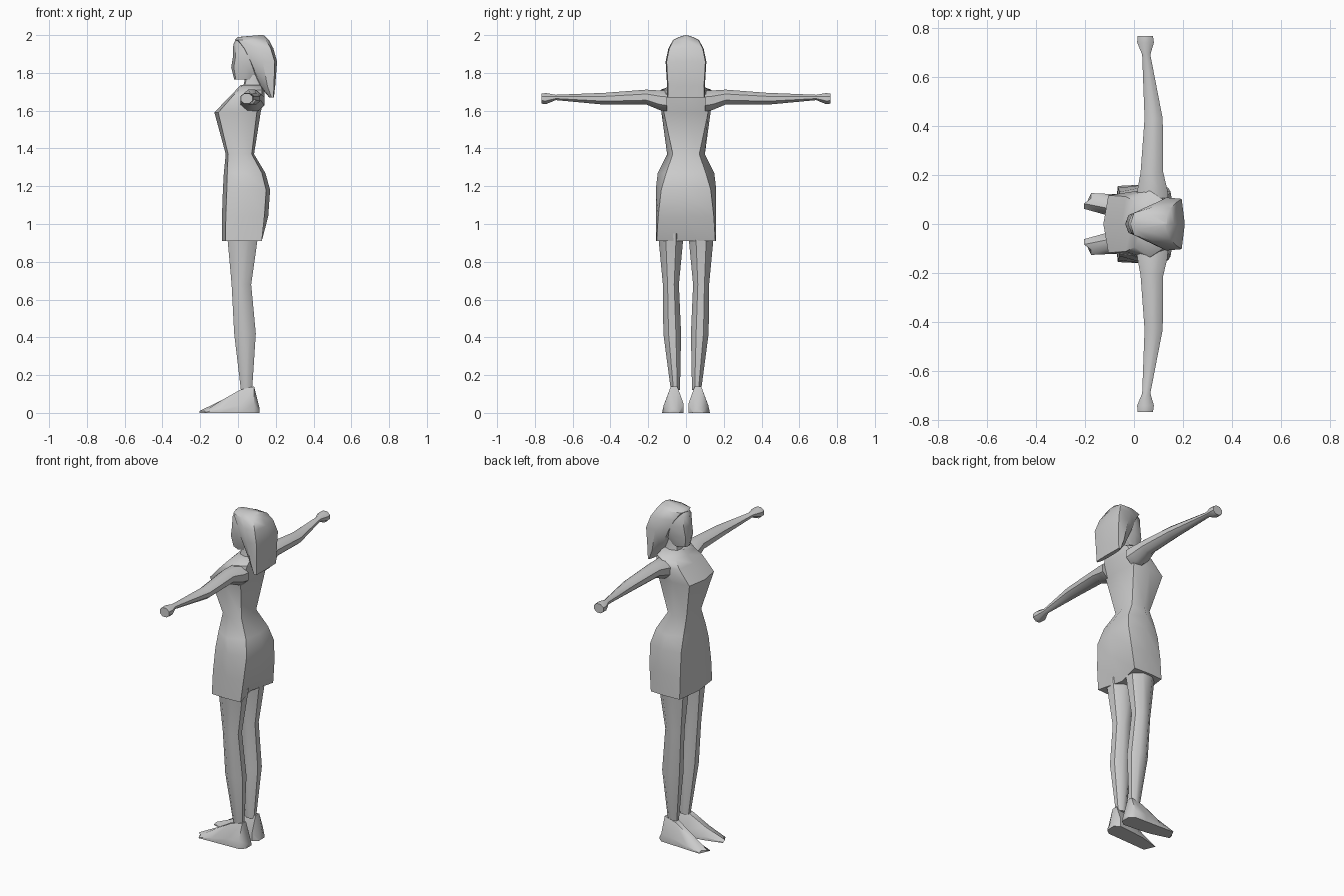
import bpy, bmesh, math

cube = bpy.data.objects.get("Cube")
if cube:
    bpy.data.objects.remove(cube, do_unlink=True)

grey = bpy.data.materials.new("plain grey")
grey.use_nodes = True
colour = (.6, .6, .6, 1)
grey.diffuse_color = colour
grey.node_tree.nodes["Principled BSDF"].inputs["Base Color"].default_value = colour


def loft(name, rings):
    """Skin a list of equal-length point rings and cap both ends."""
    bm = bmesh.new()
    rows = [[bm.verts.new(point) for point in ring] for ring in rings]
    count = len(rows[0])
    for lower, upper in zip(rows, rows[1:]):
        for i in range(count):
            j = (i + 1) % count
            bm.faces.new((lower[i], lower[j], upper[j], upper[i]))
    bm.faces.new(rows[0])
    bm.faces.new(rows[-1])
    bmesh.ops.recalc_face_normals(bm, faces=bm.faces)
    mesh = bpy.data.meshes.new(name)
    bm.to_mesh(mesh)
    bm.free()
    mesh.materials.append(grey)
    part = bpy.data.objects.new(name, mesh)
    bpy.context.collection.objects.link(part)
    bpy.ops.object.select_all(action="DESELECT")
    part.select_set(True)
    bpy.context.view_layer.objects.active = part
    bpy.ops.object.shade_smooth_by_angle(angle=math.radians(42))


def body_ring(z, front, back, width, corner=.7, dent=0, taper=1):
    """Symmetric eight-point section: corner sets how boxy it is, taper
    narrows its front, and dent pulls in the middle of its back."""
    inset = (back - front) / 12
    half = [(front + inset, width * corner * taper),
            ((front + back) / 2, width),
            (back - inset, width * corner)]
    mirrored = [(x, -y) for x, y in reversed(half)]
    outline = [(front, 0)] + half + [(back - dent, 0)] + mirrored
    return [(x, y, z) for x, y in outline]


def round_section(radius, flatten, place):
    """Flattened octagon handed point by point to a placing function."""
    turns = [math.tau * (i + .5) / 8 for i in range(8)]
    return [place(radius * math.cos(t), radius * flatten * math.sin(t)) for t in turns]


# Dress from hem to neckline, with a dented back hem
dress_rings = (
    (.91, -.085, .145, .16, .97, .06),
    (1.04, -.085, .16, .16, .92),
    (1.18, -.08, .17, .16, .82),
    (1.27, -.075, .145, .15),
    (1.37, -.065, .085, .1),
    (1.59, -.125, .12, .13, .9),
    (1.67, -.05, .14, .14, .8),
    (1.71, -.01, .14, .135),
    (1.735, .015, .13, .07),
)
loft("dress", [body_ring(*ring) for ring in dress_rings])

# Neck, head and hair
neck_rings = ((1.7, .02, .13, .055), (1.76, .035, .12, .04), (1.85, .04, .12, .04))
loft("neck", [body_ring(*ring) for ring in neck_rings])

head_rings = (
    (1.765, -.02, .08, .045),
    (1.83, -.036, .13, .065),
    (1.89, -.026, .14, .07),
    (1.95, -.025, .14, .065),
    (1.98, -.01, .13, .045),
)
loft("head", [body_ring(*ring, taper=.8) for ring in head_rings])

hair_rings = (
    (1.67, .165, .19, .1),
    (1.73, .115, .197, .1),
    (1.86, .055, .207, .108),
    (1.93, .02, .187, .093),
    (1.975, -.015, .163, .068),
    (1.99, 0, .147, .036),
    (2, .115, .135, .004),
)
loft("hair", [body_ring(*ring, corner=.95, taper=.7) for ring in hair_rings])

# Limb stations: distance along the limb, centre, radius
arm_stations = (
    (.1, .075, 1.65, .07),
    (.14, .075, 1.655, .066),
    (.21, .073, 1.672, .05),
    (.43, .08, 1.663, .04),
    (.69, .05, 1.67, .018),
    (.74, .047, 1.664, .037),
    (.766, .046, 1.664, .034),
)
leg_stations = (
    (.95, .025, .08, .09),
    (.68, .018, .08, .056),
    (.42, .037, .073, .062),
    (.12, .045, .056, .032),
)
# Foot stations: inner and outer length, top height, inner and outer width
foot_stations = (
    (.115, .115, .02, .035, .09),
    (.085, .085, .14, .012, .115),
    (.01, .01, .122, .018, .118),
    (-.09, -.09, .065, .03, .122),
    (-.204, -.175, .01, .062, .126),
)


def foot_section(inner_x, outer_x, top, inner, outer, side):
    """Flat sole, low side walls and a narrower top."""
    slope = (outer - inner) / 3
    wall = top / 3
    return [(inner_x, side * inner, 0), (inner_x, side * inner, wall),
            (inner_x, side * (inner + slope), top), (outer_x, side * (outer - slope), top),
            (outer_x, side * outer, wall), (outer_x, side * outer, 0)]


# Paired limbs
for label, side in (("right", 1), ("left", -1)):
    loft(label + "_arm", [
        round_section(radius, .85, lambda u, v: (x + u, side * reach, z + v))
        for reach, x, z, radius in arm_stations])
    loft(label + "_leg", [
        round_section(radius, .82, lambda u, v: (x + u, side * (y + v), z))
        for z, x, y, radius in leg_stations])
    loft(label + "_foot", [foot_section(*station, side) for station in foot_stations])
